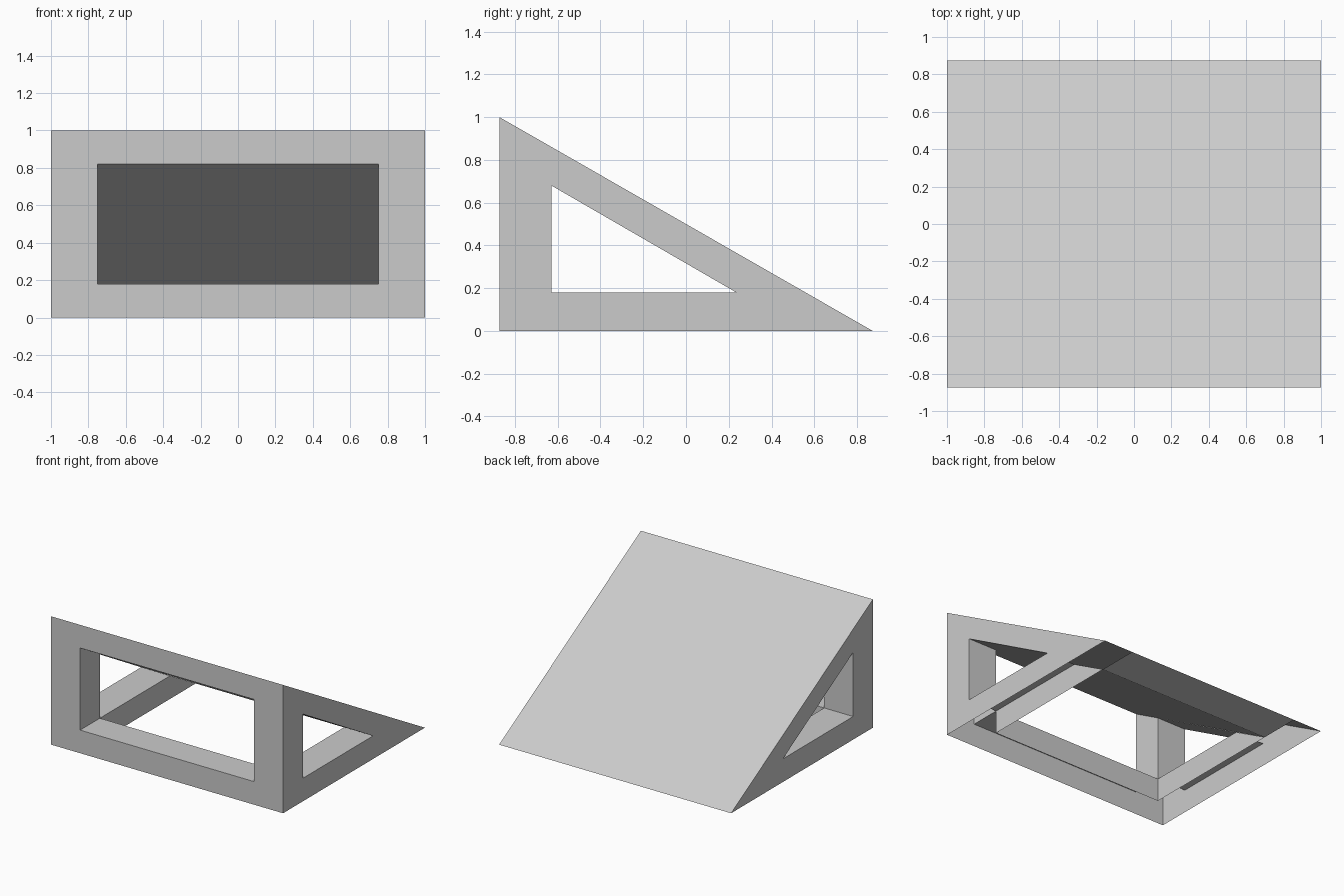
import bpy
import bmesh

cube = bpy.data.objects.get("Cube")
if cube:
    bpy.data.objects.remove(cube, do_unlink=True)

# One flat colour
grey = bpy.data.materials.new("light_grey")
grey.use_nodes = True
colour = (0.6, 0.6, 0.6, 1)
grey.diffuse_color = colour
for node in grey.node_tree.nodes:
    if node.type == 'BSDF_PRINCIPLED':
        node.inputs["Base Color"].default_value = colour

# Key points of the wedge section, as (y, z)
DEPTH, OUT, INN = 0.873, 1.0, 0.75
toe, crest, tail = (-DEPTH, 0), (-DEPTH, 1), (DEPTH, 0)
sill, lintel = (-DEPTH, 0.18), (-DEPTH, 0.82)
post_foot, post_low, post_top = (-0.63, 0), (-0.63, 0.18), (-0.63, 0.68)
hole_tip, ramp_end = (0.235, 0.18), (0.55, 0)


def strip(p, q, x0, x1):
    """Panel spanning x0 to x1 between two section points."""
    return [(x0, *p), (x1, *p), (x1, *q), (x0, *q)]


def side(x, *points):
    """Upright panel across the x axis."""
    return [(x, *p) for p in points]


def build(name, panels):
    """Half of a part, mirrored across x = 0."""
    bm = bmesh.new()
    for panel in panels:
        bm.faces.new([bm.verts.new(co) for co in panel])
    bmesh.ops.remove_doubles(bm, verts=bm.verts[:], dist=0.0001)
    mesh = bpy.data.meshes.new(name)
    bm.to_mesh(mesh)
    bm.free()
    mesh.materials.append(grey)
    obj = bpy.data.objects.new(name, mesh)
    bpy.context.collection.objects.link(obj)
    mirror = obj.modifiers.new("mirror", 'MIRROR')
    mirror.use_clip = True


# Sloping top with its underside and the flat strip at its low edge
build("ramp", [
    strip(crest, tail, 0, OUT),
    strip(ramp_end, lintel, 0, INN),
    strip(hole_tip, post_top, INN, OUT),
    strip(tail, ramp_end, 0, INN),
])

# Front wall with its window, sill and the inner faces of the posts
build("front_frame", [
    strip(toe, crest, INN, OUT),
    strip(toe, sill, 0, INN),
    strip(lintel, crest, 0, INN),
    strip(sill, post_low, 0, INN),
    strip(post_low, post_foot, 0, INN),
    strip(post_top, post_low, INN, OUT),
    side(INN, sill, lintel, post_top, post_low),
])

# Triangular side walls with their lower rails, open underneath
build("side_frames", [
    side(OUT, toe, post_low, post_top, crest),
    side(OUT, toe, tail, hole_tip, post_low),
    side(OUT, tail, crest, post_top, hole_tip),
    strip(post_low, hole_tip, INN, OUT),
    side(INN, post_low, hole_tip, ramp_end, post_foot),
])
